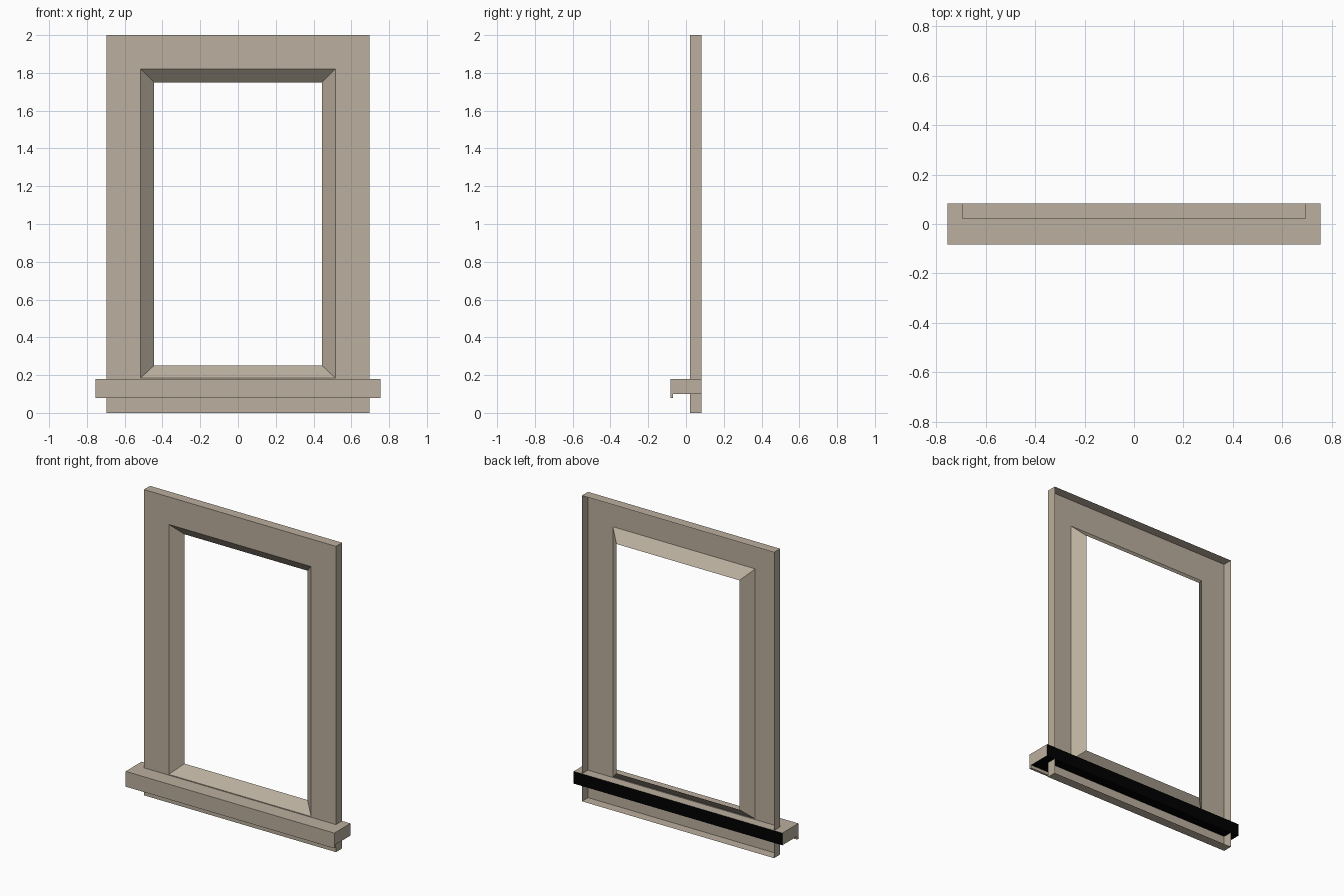
import bpy
import bmesh

if "Cube" in bpy.data.objects:
    bpy.data.objects.remove(bpy.data.objects["Cube"])

stone = bpy.data.materials.new("warm_grey_stone")
stone.diffuse_color = (0.497, 0.429, 0.342, 1.0)
stone.use_nodes = True
stone.node_tree.nodes["Principled BSDF"].inputs["Base Color"].default_value = stone.diffuse_color
black = bpy.data.materials.new("black_unfinished")
black.diffuse_color = (0.0, 0.0, 0.0, 1.0)
black.use_nodes = True
black.node_tree.nodes["Principled BSDF"].inputs["Base Color"].default_value = black.diffuse_color


def finish(name, bm):
    mesh = bpy.data.meshes.new(name)
    bm.to_mesh(mesh)
    bm.free()
    mesh.materials.append(stone)
    obj = bpy.data.objects.new(name, mesh)
    bpy.context.collection.objects.link(obj)
    return obj


def box(name, half, y0, y1, z0, z1):
    bm = bmesh.new()
    bmesh.ops.create_cube(bm, size=1.0)
    bmesh.ops.scale(bm, verts=bm.verts, vec=(2 * half, y1 - y0, z1 - z0))
    bmesh.ops.translate(bm, verts=bm.verts, vec=(0, (y0 + y1) / 2, (z0 + z1) / 2))
    return finish(name, bm)


FRONT, BACK = 0.02, 0.083

# Window surround: open-backed shell with a splayed reveal
# Each ring: half width, bottom z, top z, y
rings = [
    (0.695, 0.0, 2.0, BACK),      # outer back edge
    (0.695, 0.0, 2.0, FRONT),     # outer front edge
    (0.515, 0.185, 1.82, FRONT),  # opening front edge
    (0.445, 0.25, 1.75, BACK),    # opening back edge
]
bm = bmesh.new()
loops = []
for w, lo, hi, y in rings:
    corners = ((-w, lo), (w, lo), (w, hi), (-w, hi))
    loops.append([bm.verts.new((x, y, z)) for x, z in corners])
for a, b in zip(loops, loops[1:]):
    for i in range(4):
        j = (i + 1) % 4
        bm.faces.new((a[i], a[j], b[j], b[i]))
finish("window_surround", bm)

# Sill slab: the hidden back and underside are left black
sill = box("window_sill", 0.755, -0.083, BACK, 0.10, 0.18)
sill.data.materials.append(black)
for face in sill.data.polygons:
    if face.normal.y > 0.5 or face.normal.z < -0.5:
        face.material_index = 1

# Drip lip hanging under the front edge of the sill
box("sill_drip_lip", 0.755, -0.083, -0.068, 0.08, 0.10)
